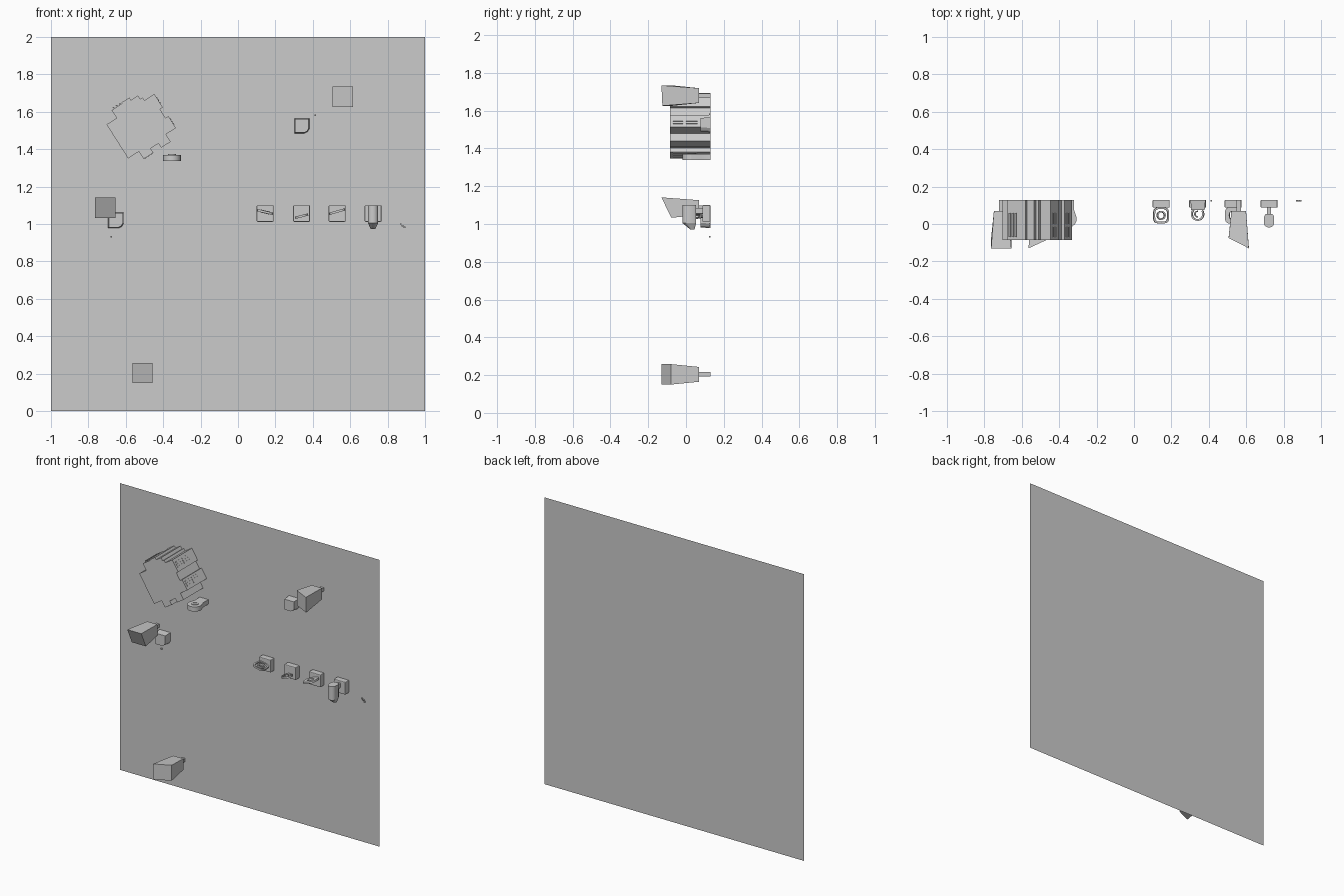
import bpy, bmesh, math
from mathutils import Matrix, Vector

if "Cube" in bpy.data.objects:
    bpy.data.objects.remove(bpy.data.objects["Cube"])

BACK = 0.1295


def finish(name, bm, smooth=False):
    bmesh.ops.recalc_face_normals(bm, faces=bm.faces)
    me = bpy.data.meshes.new(name)
    bm.to_mesh(me)
    bm.free()
    ob = bpy.data.objects.new(name, me)
    bpy.context.collection.objects.link(ob)
    if smooth:
        bpy.ops.object.select_all(action='DESELECT')
        ob.select_set(True)
        bpy.context.view_layer.objects.active = ob
        bpy.ops.object.shade_smooth_by_angle(angle=math.radians(40))
    return ob


def loft(name, a, b, smooth=False):
    """Closed solid between two matching outlines."""
    bm = bmesh.new()
    va = [bm.verts.new(p) for p in a]
    vb = [bm.verts.new(p) for p in b]
    n = len(a)
    bm.faces.new(va)
    bm.faces.new(vb[::-1])
    for i in range(n):
        bm.faces.new((va[i], va[(i + 1) % n], vb[(i + 1) % n], vb[i]))
    return finish(name, bm, smooth)


def extrude_y(name, pts, y0, y1, smooth=False):
    return loft(name, [(x, y0, z) for x, z in pts], [(x, y1, z) for x, z in pts], smooth)


def box(name, x0, x1, y0, y1, z0, z1, bevel=0):
    ob = extrude_y(name, [(x0, z0), (x1, z0), (x1, z1), (x0, z1)], y0, y1)
    if bevel:
        m = ob.modifiers.new("bevel", 'BEVEL')
        m.width, m.segments = bevel, 2
    return ob


def ring(name, centre, r_out, r_in, h, tilt, power=1.0, arc=1.0):
    """Flat ring lying in xy, rolled about y; power < 1 squares its corners."""
    n = 28
    bm = bmesh.new()
    rows = []
    M = Matrix.Translation(centre) @ Matrix.Rotation(tilt, 4, 'Y')
    for i in range(n + 1):
        t = 2 * math.pi * arc * i / n + math.pi / 2
        c, s = math.cos(t), math.sin(t)
        c, s = math.copysign(abs(c) ** power, c), math.copysign(abs(s) ** power, s)
        rows.append([bm.verts.new(M @ Vector((r * c, r * s, z)))
                     for r, z in ((r_out, -h), (r_out, h), (r_in, h), (r_in, -h))])
    for a, b in zip(rows, rows[1:]):
        for j in range(4):
            k = (j + 1) % 4
            bm.faces.new((a[j], a[k], b[k], b[j]))
    if arc < 1:
        bm.faces.new(rows[0])
        bm.faces.new(rows[-1])
    bmesh.ops.remove_doubles(bm, verts=bm.verts, dist=1e-5)
    return finish(name, bm, True)


# Wall panel
bm = bmesh.new()
bm.faces.new([bm.verts.new(p) for p in ((-1, .13, 0), (1, .13, 0), (1, .13, 2), (-1, .13, 2))])
finish("wall", bm)

# Stepped block, turned about the depth axis
ANG = math.radians(32.5)


def turned(u, v):
    c, s = math.cos(ANG), math.sin(ANG)
    return (-0.703 + u * c + v * s, 1.532 + u * s - v * c)


outline = [(0, 0), (.064, 0), (.064, -.05), (.13, -.05), (.13, -.056), (.18, -.056), (.18, -.04),
           (.225, -.04), (.225, -.018), (.24, -.018), (.24, 0), (.303, 0), (.303, .085), (.285, .085),
           (.285, .14), (.303, .14), (.303, .215), (.24, .215), (.24, .262), (.18, .262),
           (.18, .235), (.13, .235), (.13, .262), (.068, .262), (.068, .215), (0, .215)]
extrude_y("stepped_block", [turned(u, v) for u, v in outline], -.085, BACK)

# Raised ribs along the block's sides
for i, v in enumerate((.02, .036, .052, .155, .171, .187)):
    for y0, y1 in ((-.07, -.015), (0, .06)):
        p = [turned(u, w) for u, w in ((.30, v), (.307, v), (.307, v + .008), (.30, v + .008))]
        extrude_y("block_side_rib", p, y0, y1)
for v0, v1 in ((-.059, -.053), (.259, .265)):
    for u in (.075, .095, .115):
        p = [turned(a, w) for a, w in ((u, v0), (u + .009, v0), (u + .009, v1), (u, v1))]
        extrude_y("block_end_rib", p, -.07, .06)


# Tapered boxes on stems, each with a slanted front
def tapered_box(x, z, h, front_depths, back=.039):
    corners = ((-1, -1), (1, -1), (1, 1), (-1, 1))
    loft("tapered_box",
         [(x + i * h, d, z + j * h) for (i, j), d in zip(corners, front_depths)],
         [(x + i * back, .07, z + j * back) for i, j in corners])
    box("box_stem", x - .012, x + .012, .068, BACK, z - .012, z + .012)


tapered_box(.56, 1.68, .054, (-.07, -.125, -.13, -.075))
tapered_box(-.51, .204, .054, (-.13, -.08, -.08, -.13))
tapered_box(-.71, 1.087, .054, (-.078, -.078, -.13, -.13))

# Rounded wall caps with a cut lower corner
for x, z, h in ((.342, 1.525, .04), (-.653, 1.02, .042)):
    pts = [(-1, -1), (.35, -1), (.75, -.8), (1, -.4), (1, 1), (-1, 1)]
    loft("wall_cap", [(x + a * h * .9, .076, z + b * h * .9) for a, b in pts],
         [(x + a * h, BACK, z + b * h) for a, b in pts])

# Round shelf below the block
prof = [(-.353 + .047 * math.cos(t), .03 + .049 * math.sin(t))
        for t in [math.pi + math.pi * i / 16 for i in range(17)]]
prof += [(-.32, .075), (-.32, BACK), (-.386, BACK), (-.386, .075)]
loft("round_shelf", [(x, y, 1.338) for x, y in prof], [(x, y, 1.37) for x, y in prof], True)
ring("shelf_ring", (-.353, .03, 1.371), .022, .014, .003, 0)

# Row of wall brackets
for x in (.145, .34, .53, .722):
    box("bracket", x - .045, x + .045, .087, BACK, 1.012, 1.10, .005)

# Tilted plates and hooks on the brackets
ring("square_ring", (.145, .046, 1.064), .043, .034, .006, .23, .55)
ring("square_ring_insert", (.145, .046, 1.064), .024, .016, .008, .23)
ring("hook_ring", (.34, .053, 1.042), .036, .027, .006, -.25, 1, .85)
ring("hook_inner", (.34, .053, 1.042), .018, .012, .006, -.25, 1, .5)
ring("plate_ring", (.53, .046, 1.066), .044, .02, .006, -.28, .55)
for x, y, z in ((.145, .08, 1.064), (.34, .08, 1.042), (.53, .08, 1.066)):
    box("ring_mount", x - .012, x + .012, y, .09, z - .006, z + .006)

# Hanging handle on the last bracket
box("handle_stem", .712, .732, .04, .09, 1.055, 1.085)
arc = [(math.cos(math.pi + math.pi * i / 12), math.sin(math.pi + math.pi * i / 12)) for i in range(13)]
arc += [(1, 1.3), (.7, 1.9), (-.7, 1.9), (-1, 1.3)]
loft("handle", [(.722 + .027 * a, .006 + .025 * b, 1.005) for a, b in arc],
     [(.722 + .027 * a, .006 + .025 * b, 1.10) for a, b in arc], True)
loft("handle_tip", [(.722 + .012 * a, .03 + .008 * b, .972) for a, b in arc],
     [(.722 + .027 * a, .006 + .025 * b, 1.005) for a, b in arc], True)

# Tiny wall pins
for x, z in ((.413, 1.582), (-.678, .932), (.87, 1.0), (.89, .982), (.88, .991)):
    box("wall_pin", x - .005, x + .005, .121, BACK, z - .004, z + .004)
